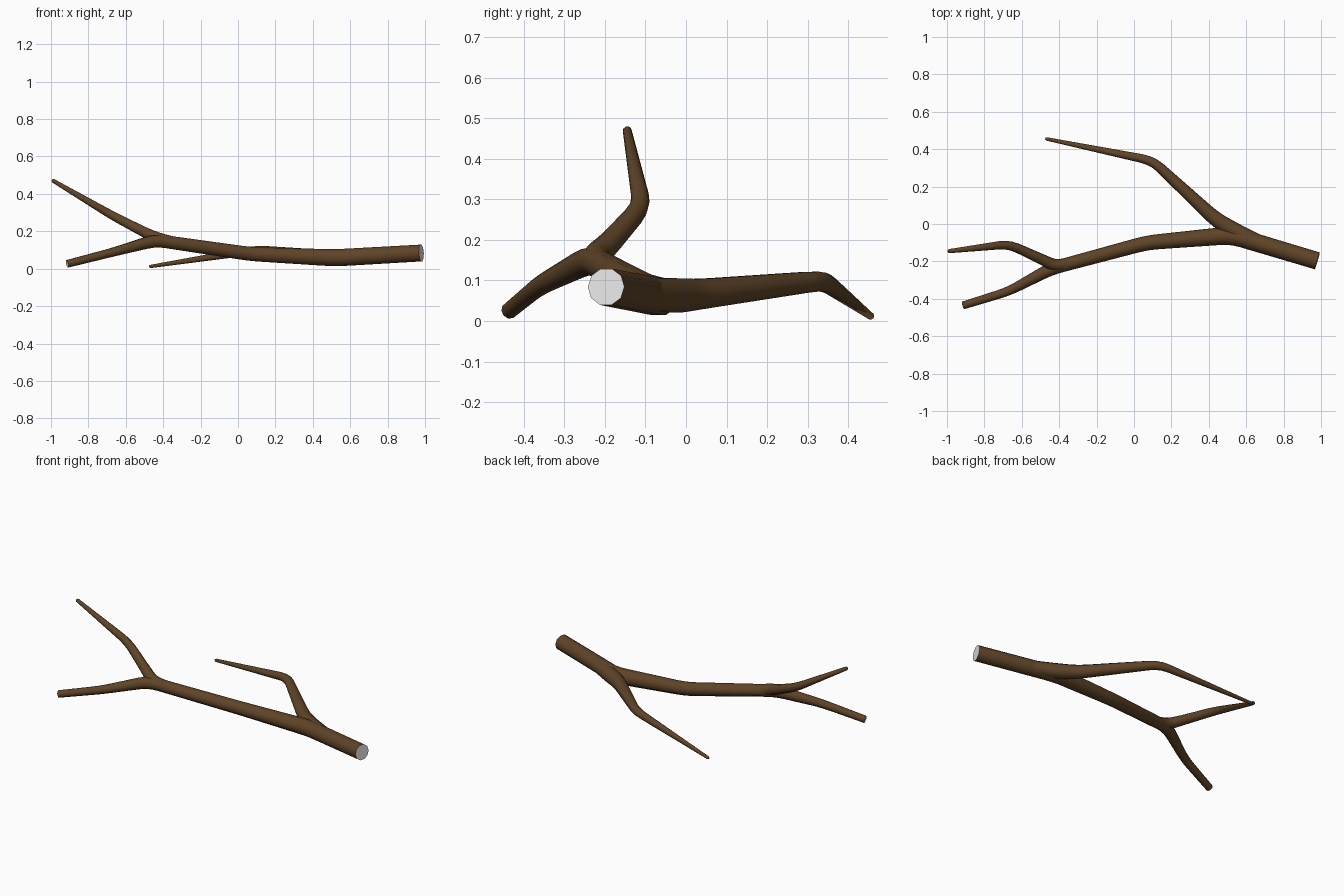
import bpy, bmesh, math
from mathutils import Vector

if "Cube" in bpy.data.objects:
    bpy.data.objects.remove(bpy.data.objects["Cube"])

SIDES = 10


def material(name, col):
    m = bpy.data.materials.new(name)
    m.diffuse_color = (*col, 1)
    m.use_nodes = True
    m.node_tree.nodes["Principled BSDF"].inputs["Base Color"].default_value = m.diffuse_color
    return m


bark = material("brown bark", (0.115, 0.058, 0.021))
cut = material("pale grey cut wood", (0.8, 0.8, 0.8))


def round_bends(pts, cutoff=0.06):
    """Replace every inner corner (x, y, z, radius) with a short curve."""
    P = [Vector(p) for p in pts]
    out = [P[0]]
    for a, b, c in zip(P, P[1:], P[2:]):
        la, lc = (a - b).length, (c - b).length
        s = b + (a - b) * min(cutoff / la, 0.4)
        e = b + (c - b) * min(cutoff / lc, 0.4)
        for t in (0, 0.33, 0.67, 1):
            out.append(s * (1 - t) ** 2 + b * 2 * t * (1 - t) + e * t * t)
    return out + [P[-1]]


def limb(name, pts, cut_start=False, cut_end=False):
    path = round_bends(pts)
    if not cut_end:  # rounded tip
        d = (path[-1] - path[-2]).normalized()
        tip = path[-1].copy()
        tip += d * tip[3] * 0.7
        tip[3] = path[-1][3] * 0.5
        path.append(tip)
    pos = [p.to_3d() for p in path]
    bm = bmesh.new()
    rings = []
    side = None
    for i, p in enumerate(pos):
        d = (pos[min(i + 1, len(pos) - 1)] - pos[max(i - 1, 0)]).normalized()
        side = side or Vector((0, 0, 1))
        side = (side - d * side.dot(d)).normalized()
        other = d.cross(side)
        ring = []
        for k in range(SIDES):
            a = 2 * math.pi * (k + 0.5) / SIDES
            ring.append(bm.verts.new(p + (side * math.cos(a) + other * math.sin(a)) * path[i][3]))
        rings.append(ring)
    for r, q in zip(rings, rings[1:]):
        for k in range(SIDES):
            n = (k + 1) % SIDES
            bm.faces.new((r[k], r[n], q[n], q[k])).smooth = True
    bm.faces.new(rings[0][::-1]).material_index = int(cut_start)
    bm.faces.new(rings[-1]).material_index = int(cut_end)
    bmesh.ops.recalc_face_normals(bm, faces=bm.faces)
    me = bpy.data.meshes.new(name)
    bm.to_mesh(me)
    bm.free()
    me.materials.append(bark)
    me.materials.append(cut)
    ob = bpy.data.objects.new(name, me)
    bpy.context.collection.objects.link(ob)


# main stem, sawn at both ends
limb("main_stem", [
    (0.98, -0.197, 0.084, 0.047), (0.52, -0.06, 0.058, 0.048),
    (0.07, -0.10, 0.078, 0.039), (-0.44, -0.237, 0.152, 0.035),
    (-0.67, -0.36, 0.088, 0.024), (-0.913, -0.435, 0.026, 0.021)],
    cut_start=True, cut_end=True)

# long side branch, flaring out of the stem
limb("side_branch", [
    (0.68, -0.105, 0.066, 0.04), (0.53, -0.035, 0.062, 0.046),
    (0.43, 0.03, 0.066, 0.039), (0.10, 0.338, 0.1, 0.025),
    (-0.468, 0.455, 0.012, 0.009)])

# upright fork near the far end
limb("upper_fork", [
    (-0.30, -0.20, 0.133, 0.028), (-0.42, -0.226, 0.158, 0.034),
    (-0.49, -0.19, 0.19, 0.029), (-0.67, -0.108, 0.283, 0.024),
    (-0.988, -0.145, 0.47, 0.011)])
